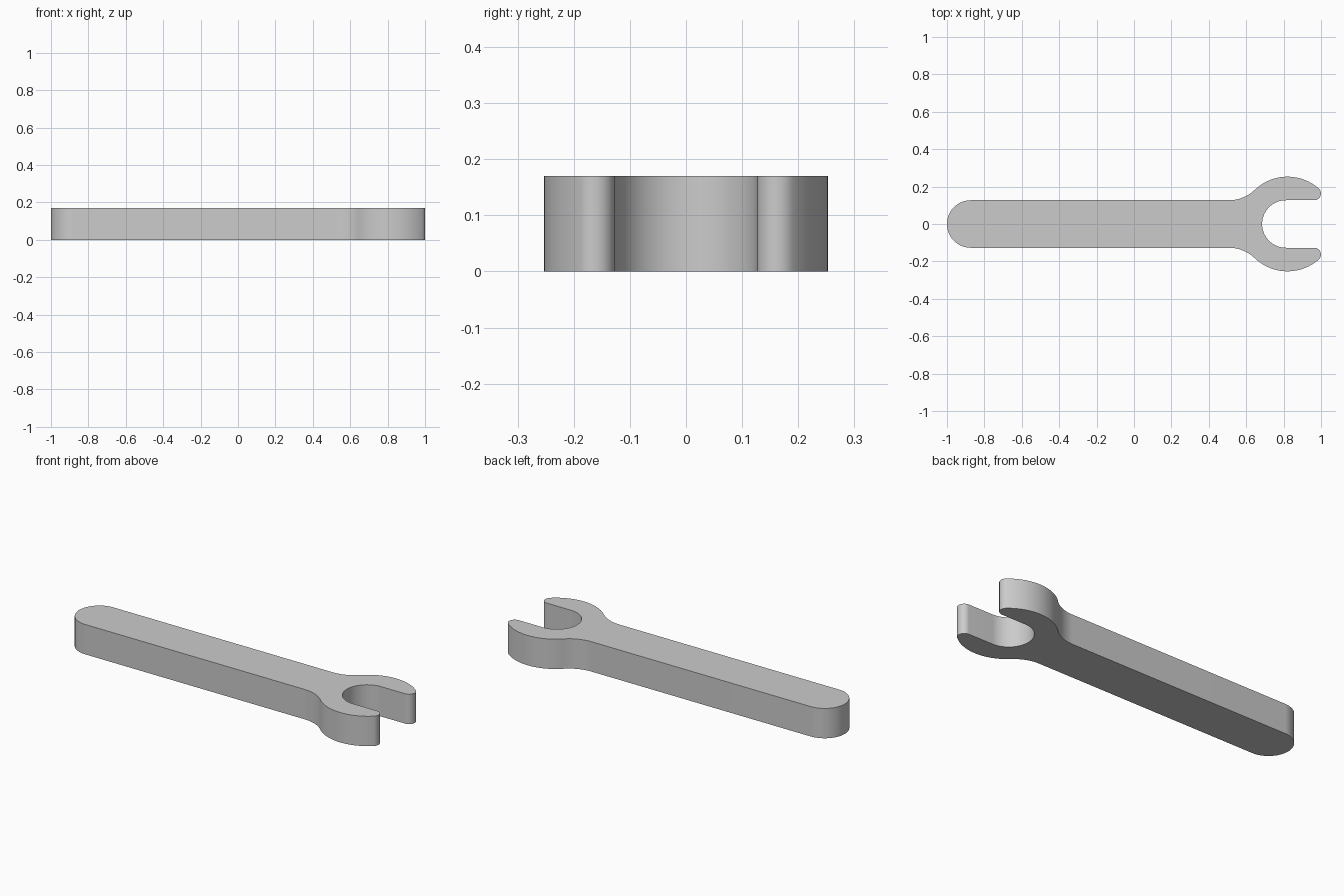
import bpy
import bmesh
from math import sin, cos, pi, sqrt, atan2, radians

cube = bpy.data.objects.get("Cube")
if cube:
    bpy.data.objects.remove(cube, do_unlink=True)

THICK = 0.17      # plate thickness
HALF = 0.127      # half width of handle and jaw opening
HEAD_R = 0.253    # head radius
HEAD_X = 0.8205   # head centre
JAW_X = 0.812     # centre of the jaw's round bottom
NECK_R = 0.2      # fillet between handle and head
TIP_R = 0.036     # rounded jaw tips


def arc(cx, cy, r, a0, a1, n):
    return [(cx + r * cos(a0 + (a1 - a0) * i / n),
             cy + r * sin(a0 + (a1 - a0) * i / n)) for i in range(n + 1)]


# Tangent fillet centres at the neck and the jaw tip
neck_y = HALF + NECK_R
neck_x = HEAD_X - sqrt((HEAD_R + NECK_R) ** 2 - neck_y ** 2)
neck_a = atan2(neck_y, neck_x - HEAD_X)
tip_y = HALF + TIP_R
tip_x = HEAD_X + sqrt((HEAD_R - TIP_R) ** 2 - tip_y ** 2)
tip_a = atan2(tip_y, tip_x - HEAD_X)

# Upper half of the outline, from handle end round to the jaw bottom
half = arc(HALF - 1, 0, HALF, pi, pi / 2, 20)
half += arc(neck_x, neck_y, NECK_R, -pi / 2, neck_a - pi, 14)
half += arc(HEAD_X, 0, HEAD_R, neck_a, tip_a, 30)[1:]
half += arc(tip_x, tip_y, TIP_R, tip_a, -pi / 2, 12)[1:]
half += arc(JAW_X, 0, HALF, pi / 2, pi, 20)

# Mirror it into a closed loop and extrude
outline = half + [(x, -y) for x, y in reversed(half[1:-1])]
bm = bmesh.new()
base = bm.faces.new([bm.verts.new((x, y, 0)) for x, y in outline])
top = bmesh.ops.extrude_face_region(bm, geom=[base], use_keep_orig=True)
bmesh.ops.translate(bm, vec=(0, 0, THICK),
                    verts=[g for g in top["geom"] if isinstance(g, bmesh.types.BMVert)])
bmesh.ops.recalc_face_normals(bm, faces=bm.faces)

mesh = bpy.data.meshes.new("wrench")
bm.to_mesh(mesh)
bm.free()
wrench = bpy.data.objects.new("wrench", mesh)
bpy.context.collection.objects.link(wrench)

# Plain grey metal
grey = bpy.data.materials.new("grey")
grey.use_nodes = True
colour = (0.6, 0.6, 0.6, 1)
grey.diffuse_color = colour
grey.node_tree.nodes["Principled BSDF"].inputs["Base Color"].default_value = colour
mesh.materials.append(grey)

# Smooth sides with crisp rims
bpy.ops.object.select_all(action="DESELECT")
wrench.select_set(True)
bpy.context.view_layer.objects.active = wrench
bpy.ops.object.shade_smooth_by_angle(angle=radians(30))
